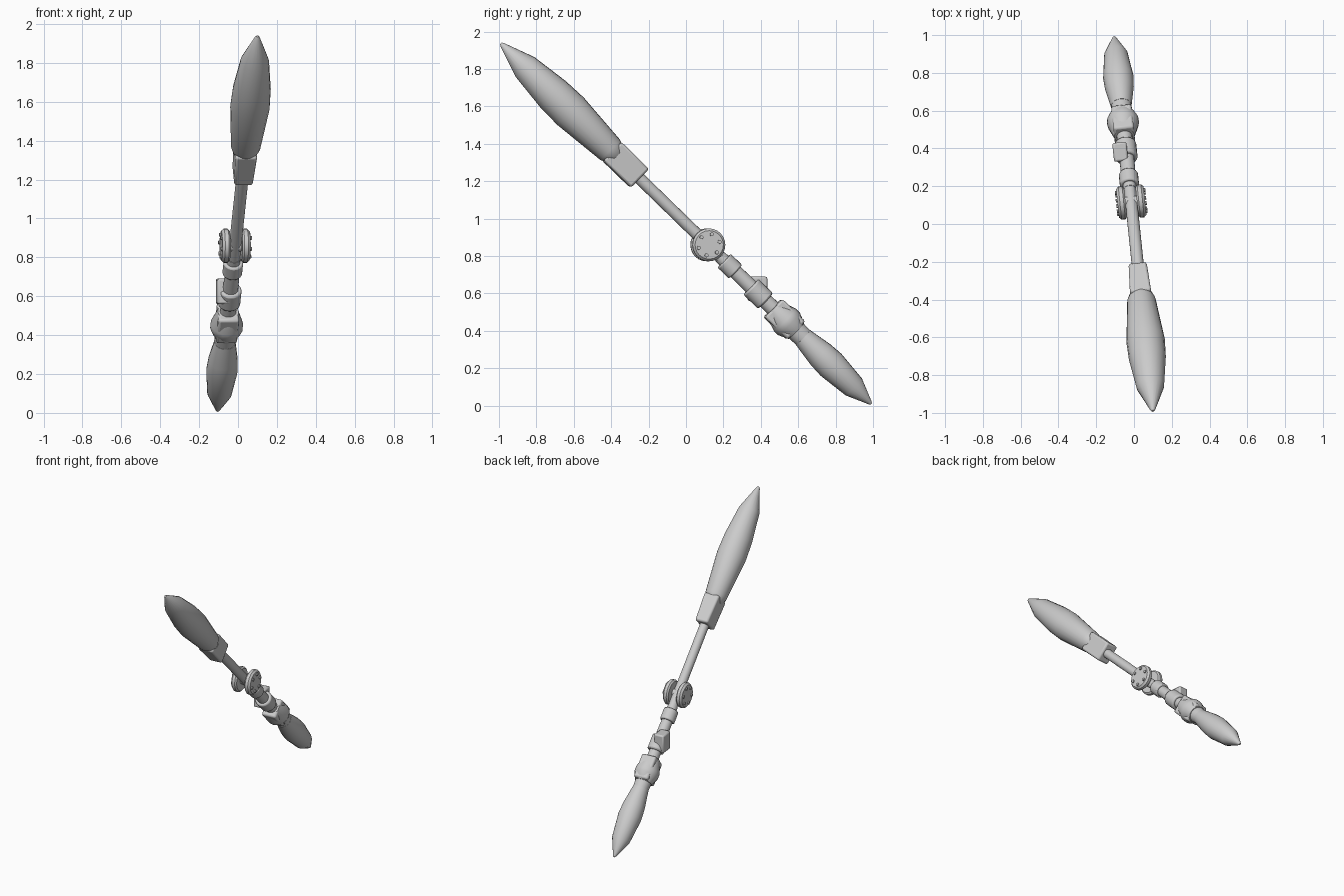
import bpy, bmesh, math
from mathutils import Matrix, Vector

cube = bpy.data.objects.get("Cube")
if cube:
    bpy.data.objects.remove(cube, do_unlink=True)

mat = bpy.data.materials.new("plain_grey")
mat.use_nodes = True
GREY = (0.6, 0.6, 0.6, 1)
mat.diffuse_color = GREY
mat.node_tree.nodes["Principled BSDF"].inputs["Base Color"].default_value = GREY

# Shaft frame: local z runs from the lower tip to the upper tip, local x is sideways
LOW, HIGH = Vector((-0.105, 0.99, 0.01)), Vector((0.1, -0.99, 1.937))
axis = (HIGH - LOW).normalized()
LENGTH = (HIGH - LOW).length
side = Vector((-axis.y, axis.x, 0)).normalized()
up = axis.cross(side)
FRAME = Matrix.Translation(LOW) @ Matrix((side, up, axis)).transposed().to_4x4()


def finish(name, bm, matrix, bevel=0):
    bmesh.ops.recalc_face_normals(bm, faces=bm.faces)
    mesh = bpy.data.meshes.new(name)
    bm.to_mesh(mesh)
    bm.free()
    mesh.materials.append(mat)
    obj = bpy.data.objects.new(name, mesh)
    bpy.context.collection.objects.link(obj)
    obj.matrix_world = matrix
    if bevel:
        mod = obj.modifiers.new("bevel", "BEVEL")
        mod.width, mod.segments, mod.limit_method = bevel, 2, "ANGLE"
    bpy.ops.object.select_all(action="DESELECT")
    obj.select_set(True)
    bpy.context.view_layer.objects.active = obj
    bpy.ops.object.shade_smooth_by_angle(angle=math.radians(35))
    return obj


def lathe(name, profile, sides=20, matrix=FRAME, bevel=0):
    """Turn (position, radius) pairs around local z, with capped ends."""
    bm = bmesh.new()
    rings = []
    for t, r in profile:
        rings.append([bm.verts.new((r * math.cos(a), r * math.sin(a), t))
                      for a in (math.tau * i / sides for i in range(sides))])
    for lo, hi in zip(rings, rings[1:]):
        for i in range(sides):
            j = (i + 1) % sides
            bm.faces.new((lo[i], lo[j], hi[j], hi[i]))
    bm.faces.new(rings[0])
    bm.faces.new(rings[-1])
    return finish(name, bm, matrix, bevel)


def block(name, size, matrix, taper=1, bevel=0.012):
    bm = bmesh.new()
    bmesh.ops.create_cube(bm, size=1)
    for v in bm.verts:
        if v.co.z < 0:
            v.co.x *= taper
        v.co = Vector(a * b for a, b in zip(v.co, size))
    return finish(name, bm, matrix, bevel)


def along(t):
    return FRAME @ Matrix.Translation((0, 0, t))


# Two spindle shaped ends
lathe("upper_blade", [(1.885, 0.03), (1.91, 0.06), (1.955, 0.076), (2.25, 0.102),
                      (2.38, 0.098), (2.59, 0.073), (LENGTH - 0.01, 0.013), (LENGTH, 0.006)])
lathe("lower_blade", [(0, 0.006), (0.01, 0.012), (0.13, 0.063), (0.3, 0.081),
                      (0.38, 0.076), (0.51, 0.055)])

# Shaft with sockets and collars
block("upper_socket", (0.113, 0.138, 0.208), along(1.838), taper=0.85)
lathe("shaft", [(1.12, 0.032), (1.76, 0.032)])
lathe("lower_shaft", [(0.7, 0.042), (1.03, 0.038), (1.13, 0.034)])
lathe("shaft_collar", [(1.015, 0.051), (1.1, 0.051)], bevel=0.008)
lathe("grip_collar", [(0.79, 0.058), (0.9, 0.058)], bevel=0.01)

# Upright lug on the grip collar
yaw = Matrix.Rotation(math.atan2(side.y, side.x), 4, "Z")
block("grip_lug", (0.075, 0.1, 0.13), Matrix.Translation((-0.073, 0.382, 0.625)) @ yaw, bevel=0.01)

# Lower hub: a box crossed by a double cone
block("hub_box", (0.108, 0.136, 0.172), along(0.65))
lathe("hub_cone", [(0.56, 0.06), (0.615, 0.084), (0.645, 0.084), (0.735, 0.054)])
lathe("lower_collar", [(0.49, 0.053), (0.565, 0.056)], bevel=0.006)

# Hinge: a studded disc on each side
for label, s in (("left", 1), ("right", -1)):
    out = along(1.222) @ Matrix.Rotation(s * math.pi / 2, 4, "Y")
    lathe(label + "_hinge_disc", [(0.03, 0.078), (0.04, 0.088), (0.06, 0.088), (0.073, 0.076)],
          sides=24, matrix=out)
    for k in range(6):
        spin = Matrix.Rotation(math.tau * k / 6, 4, "Z")
        stud = out @ spin @ Matrix.Translation((0.058, 0, 0))
        lathe(f"{label}_hinge_stud_{k + 1}", [(0.065, 0.011), (0.081, 0.01)], sides=10, matrix=stud)
lathe("hinge_pin", [(-0.04, 0.03), (0.04, 0.03)], matrix=along(1.222) @ Matrix.Rotation(math.pi / 2, 4, "Y"))
